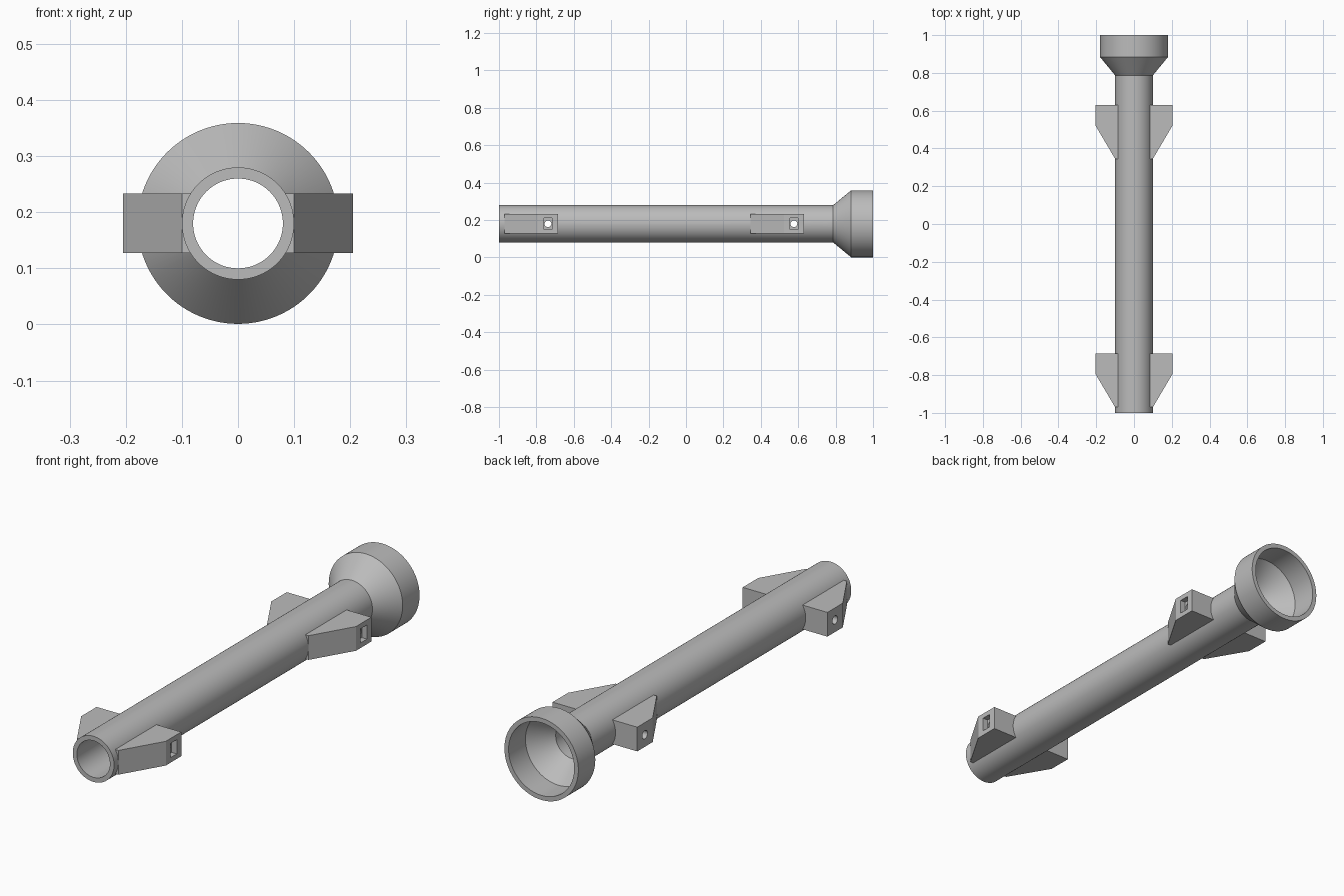
import bpy
import bmesh
from math import pi, radians
from mathutils import Matrix, Vector

AXIS_Z = 0.18          # height of the tube's centre line
LUG_STARTS = (-0.97, 0.345)
HOLE_OFFSET = 0.232    # bolt hole behind the lug's tip

cube = bpy.data.objects.get("Cube")
if cube:
    bpy.data.objects.remove(cube, do_unlink=True)

grey = bpy.data.materials.new("plain grey")
grey.use_nodes = True
grey.diffuse_color = (0.5, 0.5, 0.5, 1)
grey.node_tree.nodes["Principled BSDF"].inputs["Base Color"].default_value = (0.5, 0.5, 0.5, 1)


def make_object(name, bm):
    bmesh.ops.recalc_face_normals(bm, faces=bm.faces)
    mesh = bpy.data.meshes.new(name)
    bm.to_mesh(mesh)
    bm.free()
    mesh.materials.append(grey)
    obj = bpy.data.objects.new(name, mesh)
    bpy.context.collection.objects.link(obj)
    return obj


def lathe(name, profile, steps=96):
    """Spin a closed (radius, y) outline around the tube's axis."""
    bm = bmesh.new()
    verts = [bm.verts.new((r, y, AXIS_Z)) for r, y in profile]
    edges = [bm.edges.new((a, b)) for a, b in zip(verts, verts[1:] + verts[:1])]
    bmesh.ops.spin(bm, geom=verts + edges, cent=(0, 0, AXIS_Z), axis=(0, 1, 0),
                   angle=2 * pi, steps=steps, use_merge=True)
    bmesh.ops.remove_doubles(bm, verts=bm.verts, dist=1e-5)
    return make_object(name, bm)


def lug(name, side, start):
    """Wedge-fronted mounting block on one side of the tube."""
    outline = ((0.083, 0), (0.1, 0), (0.205, 0.178), (0.205, 0.285), (0.083, 0.285))
    bm = bmesh.new()
    base = bm.faces.new([bm.verts.new((side * x, start + y, AXIS_Z - 0.053))
                         for x, y in outline])
    top = bmesh.ops.extrude_face_region(bm, geom=[base])["geom"]
    bmesh.ops.translate(bm, vec=(0, 0, 0.106),
                        verts=[v for v in top if isinstance(v, bmesh.types.BMVert)])
    return make_object(name, bm)


def hole_cutter(y):
    """Round bolt hole running right across the model."""
    bm = bmesh.new()
    matrix = Matrix.Translation((0, y, AXIS_Z)) @ Matrix.Rotation(pi / 2, 4, 'Y')
    bmesh.ops.create_cone(bm, cap_ends=True, segments=32, radius1=0.018,
                          radius2=0.018, depth=0.6, matrix=matrix)
    return make_object("hole_cutter", bm)


def pocket_cutter(y):
    """Rectangular nut pocket in the outer face of the left lug."""
    bm = bmesh.new()
    matrix = Matrix.Translation((0.205, y, AXIS_Z)) @ Matrix.Diagonal((0.05, 0.044, 0.062, 1))
    bmesh.ops.create_cube(bm, size=1, matrix=matrix)
    return make_object("pocket_cutter", bm)


def cut(obj, cutter):
    cutter.hide_render = True
    mod = obj.modifiers.new("cut", 'BOOLEAN')
    mod.operation = 'DIFFERENCE'
    mod.solver = 'EXACT'
    mod.object = cutter
    bpy.context.view_layer.objects.active = obj
    bpy.ops.object.modifier_apply(modifier=mod.name)


# Hollow tube flaring into an open bell at the back
parts = [lathe("tube_with_bell", (
    (0.1, -1), (0.1, 0.787), (0.179, 0.883), (0.179, 1),
    (0.159, 1), (0.159, 0.883), (0.08, 0.787), (0.08, -1)))]
tube = parts[0]

# Two pairs of lugs, drilled through, with nut pockets on the left
for position, start in zip(("front", "rear"), LUG_STARTS):
    y = start + HOLE_OFFSET
    hole, pocket = hole_cutter(y), pocket_cutter(y)
    cut(tube, hole)
    for label, side in (("left", 1), ("right", -1)):
        block = lug(f"{position}_{label}_lug", side, start)
        cut(block, hole)
        if side > 0:
            cut(block, pocket)
        parts.append(block)
    for cutter in (hole, pocket):
        bpy.data.objects.remove(cutter, do_unlink=True)

# Smooth round surfaces, crisp edges
bpy.ops.object.select_all(action='DESELECT')
for part in parts:
    part.select_set(True)
bpy.context.view_layer.objects.active = tube
bpy.ops.object.shade_smooth_by_angle(angle=radians(30))
